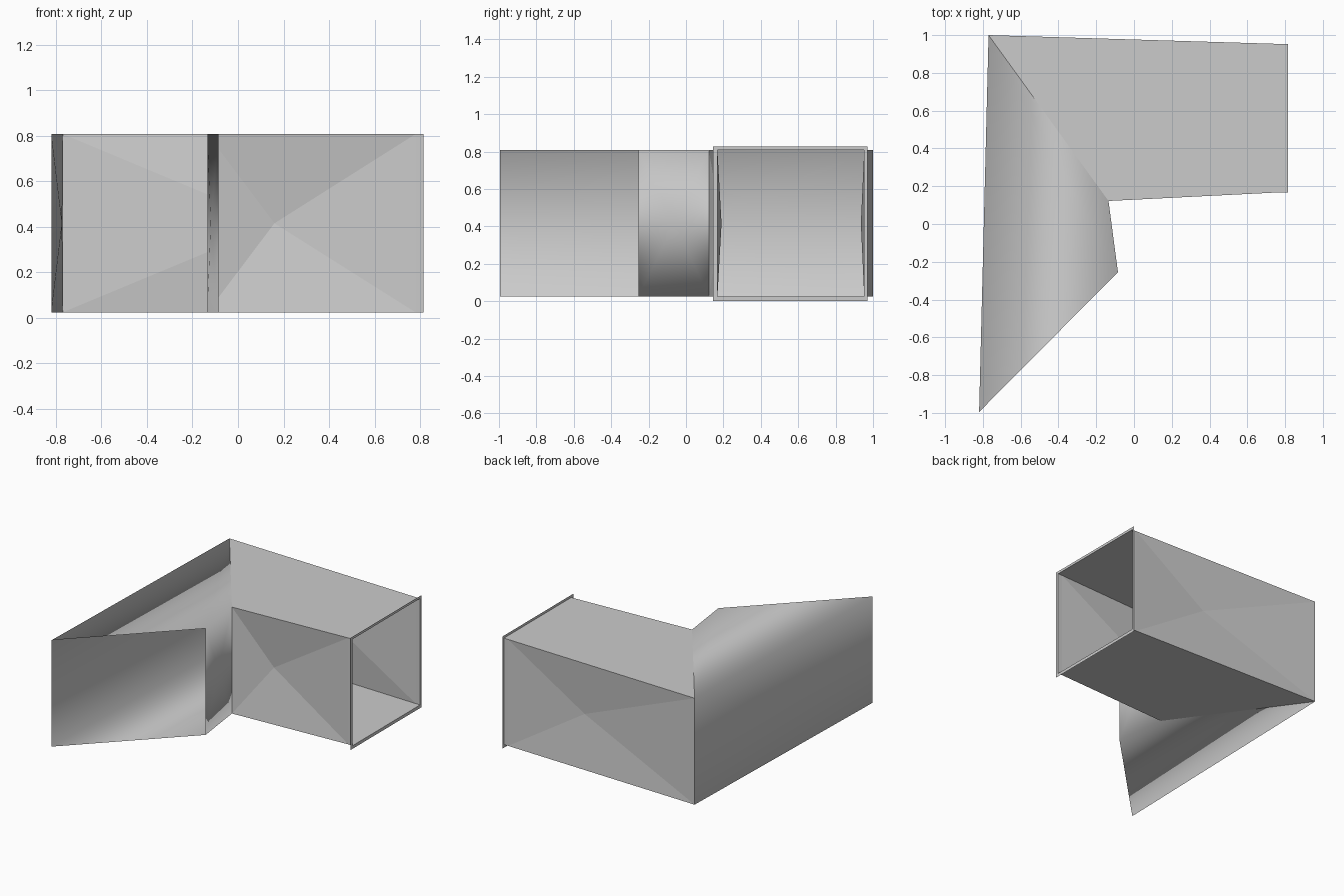
import bpy
import bmesh

if "Cube" in bpy.data.objects:
    bpy.data.objects.remove(bpy.data.objects["Cube"])

Z0, Z1, ZM = 0.025, 0.808, 0.416


def make(name, build, smooth=False):
    bm = bmesh.new()
    build(bm)
    bmesh.ops.remove_doubles(bm, verts=bm.verts, dist=0.0005)
    bmesh.ops.recalc_face_normals(bm, faces=bm.faces)
    for f in bm.faces:
        f.smooth = smooth
    me = bpy.data.meshes.new(name)
    bm.to_mesh(me)
    bm.free()
    ob = bpy.data.objects.new(name, me)
    bpy.context.collection.objects.link(ob)
    return ob


def duct(bm, outline, left_peak, right_peak):
    """Open four-sided duct; outline = left start, left end, right end, right start.
    The two side walls are cross-broken towards a peak point."""
    low = [bm.verts.new((x, y, Z0)) for x, y in outline]
    top = [bm.verts.new((x, y, Z1)) for x, y in outline]
    bm.faces.new(low)
    bm.faces.new(top)
    for (a, b), peak in (((0, 1), left_peak), ((2, 3), right_peak)):
        p = bm.verts.new((*peak, ZM))
        loop = [low[a], low[b], top[b], top[a]]
        for i in range(4):
            bm.faces.new((loop[i], loop[(i + 1) % 4], p))


# Straight duct from the mitred seam to the flanged end
OUT, INN = (-0.77, 1.0), (-0.135, 0.122)
make("straight_duct", lambda bm: duct(
    bm, [OUT, (0.78, 0.953), (0.78, 0.168), INN], (0.17, 0.935), (0.16, 0.19)))

# Angled duct from the seam to the slanted open end, shaded smooth
make("angled_duct", lambda bm: duct(
    bm, [OUT, (-0.82, -0.995), (-0.085, -0.255), INN], (-0.773, 0.0), (-0.12, -0.06)),
    smooth=True)


# Connection collar: short sleeve with a thin sheet-metal flange turned outwards
def collar(bm):
    rings = []
    for x, grow in ((0.78, 0.0), (0.815, 0.0), (0.815, 0.023)):
        y0, y1 = 0.168 - grow, 0.953 + grow * 0.7
        z0, z1 = Z0 - grow, Z1 + grow * 0.8
        rings.append([bm.verts.new((x, y, z)) for y, z in
                      ((y0, z0), (y1, z0), (y1, z1), (y0, z1))])
    for r, s in zip(rings, rings[1:]):
        for i in range(4):
            j = (i + 1) % 4
            bm.faces.new((r[i], r[j], s[j], s[i]))


make("end_flange", collar)
